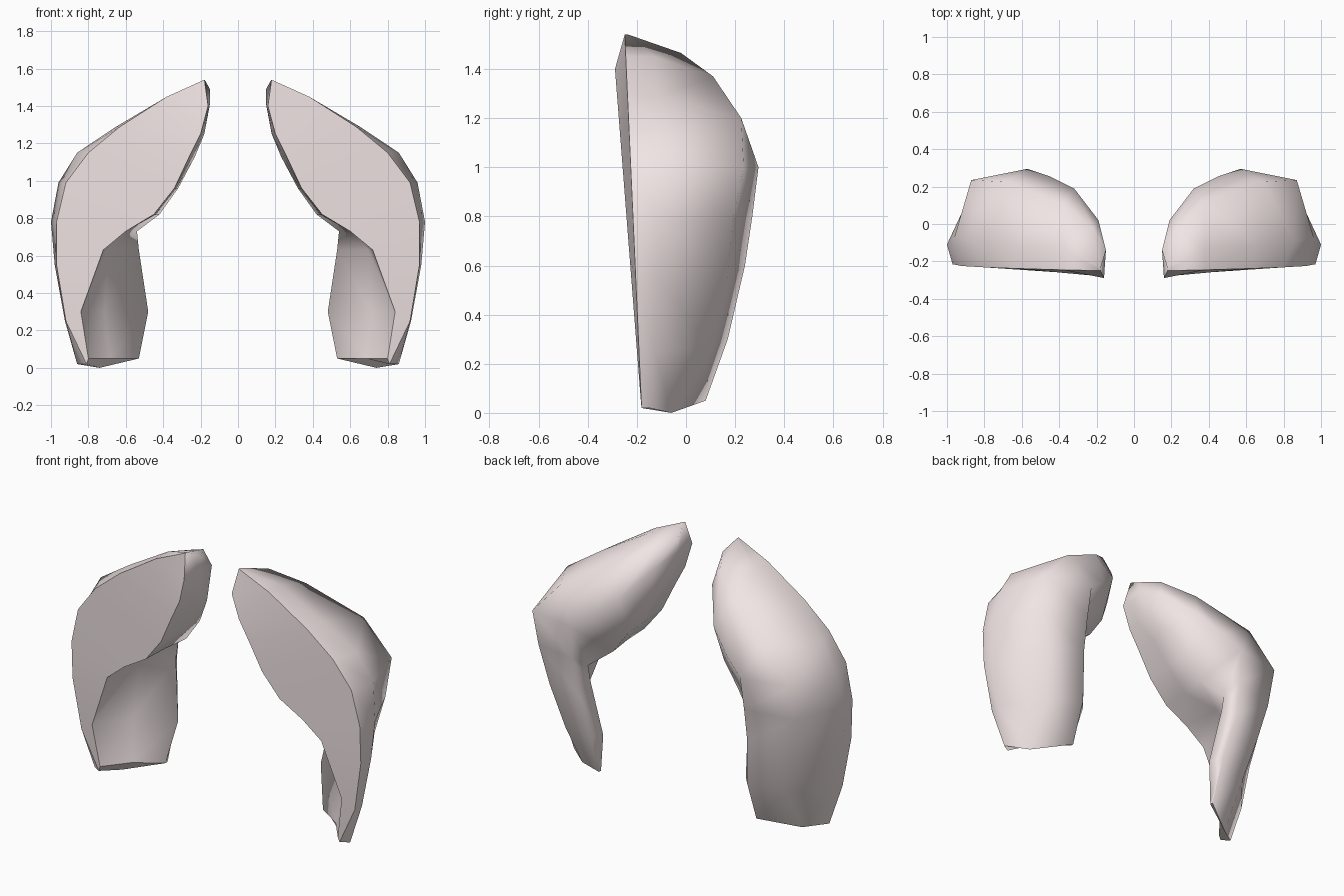
import bpy, bmesh

if "Cube" in bpy.data.objects:
    bpy.data.objects.remove(bpy.data.objects["Cube"])

# Cross-sections from the upper tip, round the shoulder, down to the foot.
# front outer (x,z), front inner (x,z), outer side (x,y),
# back outer (x,y,z), back inner (x,y,z), inner side (x,y), hollow depth
SECTIONS = [
    ((.18, 1.54), (.16, 1.40), (.178, -.235), (.15, -.14, 1.49), (.15, -.14, 1.41), (.155, -.2), 0),
    ((.38, 1.45), (.20, 1.25), (.38, -.13), (.22, -.02, 1.465), (.19, .02, 1.36), (.18, -.10), 0),
    ((.63, 1.29), (.26, 1.13), (.65, -.11), (.38, .11, 1.37), (.32, .19, 1.20), (.23, .03), 0),
    ((.80, 1.15), (.34, .96), (.86, -.09), (.69, .225, 1.20), (.45, .255, 1.09), (.32, .09), 0),
    ((.92, .99), (.45, .82), (.96, -.07), (.87, .235, 1.0), (.57, .295, 1.0), (.42, .10), .01),
    ((.97, .78), (.60, .73), (1.0, -.11), (.86, .19, .78), (.58, .27, .80), (.54, .17), .07),
    ((.97, .55), (.72, .63), (.98, -.12), (.80, .17, .55), (.58, .24, .60), (.53, .16), .11),
    ((.92, .25), (.84, .30), (.925, -.13), (.74, .10, .27), (.53, .17, .30), (.48, .11), .08),
    ((.81, .02), (.80, .05), (.86, -.15), (.74, -.06, .00), (.53, .08, .05), (.53, .06), .03),
]


def ring(fo, fi, om, bo, bi, im, hollow):
    """Seven-sided section; the front pair lies on the leaning flat front."""
    front_in = (fi[0], -.18 - .078 * fi[1], fi[1])
    recess = ((im[0] + fi[0]) / 2 + .66 * hollow,
              (im[1] + front_in[1]) / 2 + .75 * hollow, fi[1])
    return [(fo[0], -.18 - .045 * fo[1], fo[1]), (om[0], om[1], fo[1]), bo, bi,
            (im[0], im[1], fi[1]), recess, front_in]


# Curved side shell: loft the sections and cap both ends
bm = bmesh.new()
rings = [[bm.verts.new(p) for p in ring(*s)] for s in SECTIONS]
n = len(rings[0])
front = []
for a, b in zip(rings, rings[1:]):
    for i in range(n):
        j = (i + 1) % n
        face = bm.faces.new((a[i], a[j], b[j], b[i]))
        if i == n - 1:
            front.append(face)
caps = [bm.faces.new(rings[0]), bm.faces.new(rings[-1])]
bmesh.ops.recalc_face_normals(bm, faces=bm.faces)

# Smooth body, crisp outline round the flat front and the foot
for face in bm.faces:
    face.smooth = True
for edge in bm.edges:
    fronts = sum(f in front for f in edge.link_faces)
    edge.smooth = fronts != 1 and caps[1] not in edge.link_faces

mesh = bpy.data.meshes.new("curved_side_shells")
bm.to_mesh(mesh)
bm.free()
shell = bpy.data.objects.new("curved_side_shells", mesh)
bpy.context.collection.objects.link(shell)

# Pale pink-grey colour
pale = bpy.data.materials.new("pale_pink")
pale.diffuse_color = (.88, .78, .78, 1)
pale.use_nodes = True
pale.node_tree.nodes["Principled BSDF"].inputs["Base Color"].default_value = pale.diffuse_color
mesh.materials.append(pale)

# Opposite shell
mirror = shell.modifiers.new("opposite_side", 'MIRROR')
mirror.use_mirror_merge = False
